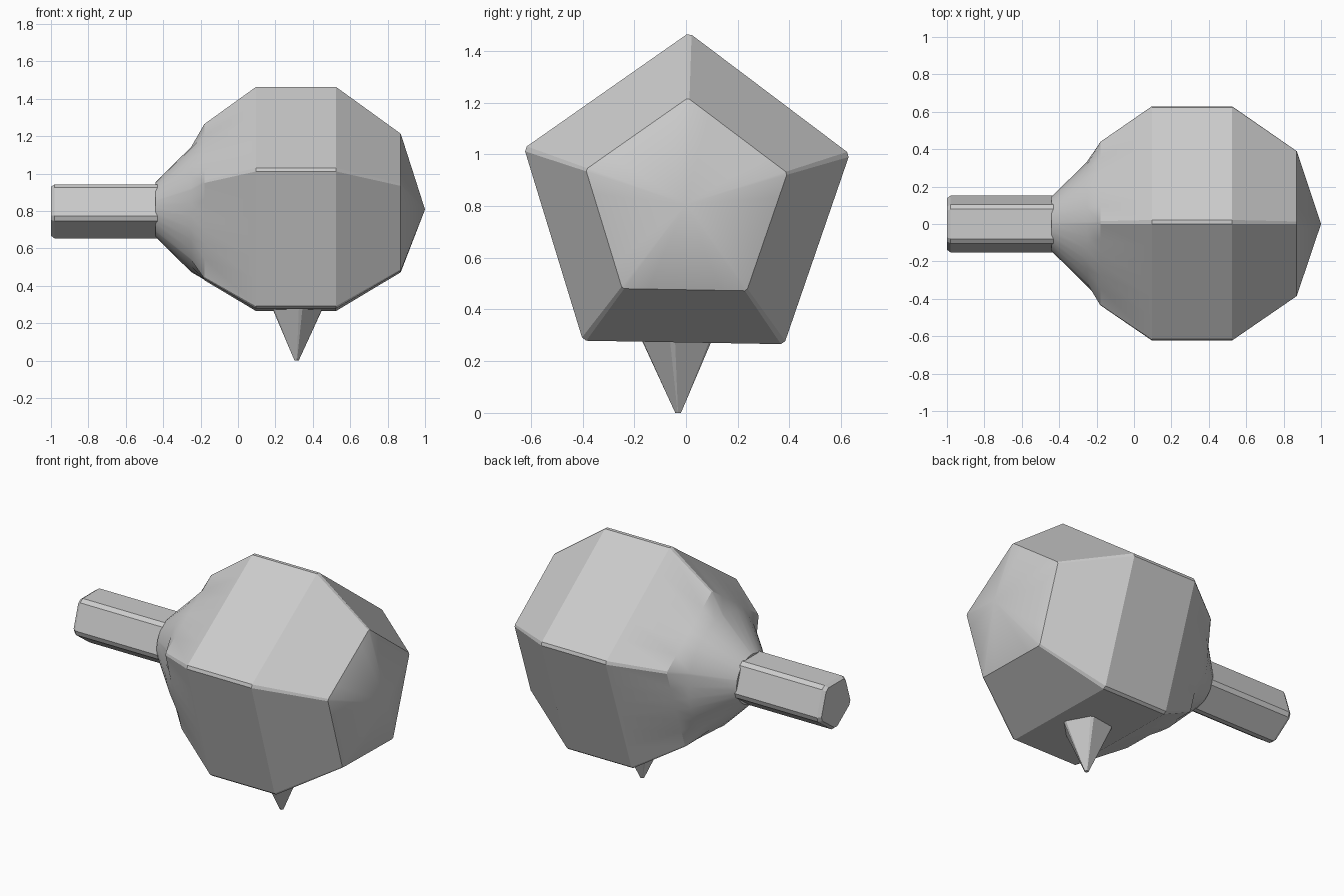
import bpy
import bmesh
from math import cos, sin, radians

if "Cube" in bpy.data.objects:
    bpy.data.objects.remove(bpy.data.objects["Cube"])

CY, CZ = 0.0, 0.808  # main axis position


def five_sided(R, d, extra=(), phase=0, circle=None):
    """Pentagon with corners chamfered by +-d degrees; optionally a circle at the same angles."""
    pts = []
    for k in range(5):
        for off in (-d, d, *extra):
            a = radians(phase + 72 * k + off)
            r = circle or R * cos(radians(36)) / cos(radians(36 - abs(off)))
            pts.append((r * cos(a), r * sin(a)))
    return pts


def loft(name, rings, tip=None, smooth=15):
    """Skin a list of 3D rings, closing the start with a cap and the end with a cap or tip."""
    bm = bmesh.new()
    loops = [[bm.verts.new(p) for p in ring] for ring in rings]
    n = len(loops[0])
    for a, b in zip(loops, loops[1:]):
        for i in range(n):
            j = (i + 1) % n
            bm.faces.new((a[i], a[j], b[j], b[i]))
    bm.faces.new(loops[0])
    if tip:
        t = bm.verts.new(tip)
        for i in range(n):
            bm.faces.new((loops[-1][i], loops[-1][(i + 1) % n], t))
    else:
        bm.faces.new(loops[-1])
    bmesh.ops.recalc_face_normals(bm, faces=bm.faces)
    mesh = bpy.data.meshes.new(name)
    bm.to_mesh(mesh)
    bm.free()
    ob = bpy.data.objects.new(name, mesh)
    bpy.context.collection.objects.link(ob)
    bpy.ops.object.select_all(action='DESELECT')
    ob.select_set(True)
    bpy.context.view_layer.objects.active = ob
    bpy.ops.object.shade_smooth_by_angle(angle=radians(smooth))
    return ob


def along_x(x, pts):
    return [(x, CY + y, CZ + z) for y, z in pts]


# Faceted body: round neck flaring into a five-sided barrel with a shallow pointed end
extra = (13, 25, 36, 47, 59)
extra_sym = (13, 25, 36, -25, -13)


def body_ring(x, R, circle=None):
    pts = []
    for k in range(5):
        for off in (-25, -13, -0.9, 0.9, 13, 25, 36):
            a = radians(89 + 72 * k + off)
            r = circle or R * cos(radians(36)) / cos(radians(36 - abs(off)))
            pts.append((r * cos(a), r * sin(a)))
    return along_x(x, pts)


loft("body", [
    body_ring(-0.44, 0, 0.147),
    body_ring(-0.25, 0, 0.335),
    body_ring(-0.18, 0.462),
    body_ring(0.095, 0.662),
    body_ring(0.525, 0.662),
    body_ring(0.87, 0.41),
], tip=(1.0, CY, CZ), smooth=20)

# Five-sided handle with chamfered edges, flat side up
loft("handle", [along_x(x, five_sided(R, 5.5, phase=-90))
                for x, R in ((-1.0, 0.15), (-0.98, 0.166), (-0.3, 0.166))])

# Five-sided spike below the body, narrowing to the ground
loft("spike", [[(0.313 + x, -0.03 + y, z) for x, y in five_sided(R, 4, phase=-9)]
               for z, R in ((0.0, 0.012), (0.33, 0.172))])
